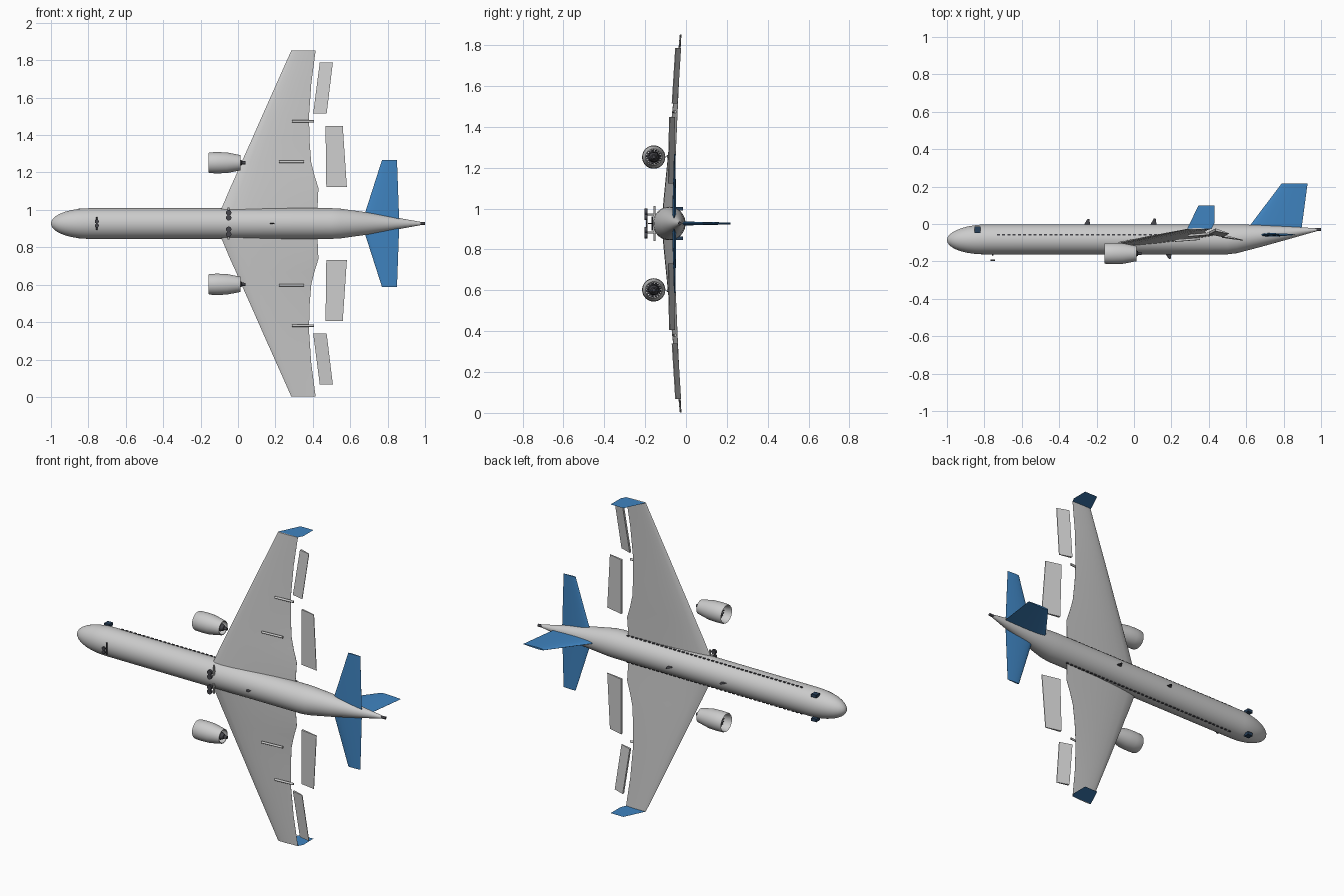
import bpy, bmesh, math
from mathutils import Vector, Matrix

if "Cube" in bpy.data.objects:
    bpy.data.objects.remove(bpy.data.objects["Cube"])

ZC = 0.927   # centreline height; nose points to -x, aircraft "up" is +y


def material(name, rgb):
    m = bpy.data.materials.new(name)
    m.diffuse_color = (*rgb, 1)
    m.use_nodes = True
    m.node_tree.nodes["Principled BSDF"].inputs["Base Color"].default_value = m.diffuse_color
    return m


BLUE = material("blue", (0.05, 0.23, 0.53))
NAVY = material("navy", (0.02, 0.05, 0.10))
DARK = material("dark", (0.06, 0.06, 0.07))


def finish(name, bm, mat=None, smooth=True):
    bmesh.ops.recalc_face_normals(bm, faces=bm.faces)
    me = bpy.data.meshes.new(name)
    bm.to_mesh(me)
    bm.free()
    ob = bpy.data.objects.new(name, me)
    bpy.context.collection.objects.link(ob)
    if mat:
        me.materials.append(mat)
    if smooth:
        bpy.ops.object.select_all(action='DESELECT')
        ob.select_set(True)
        bpy.context.view_layer.objects.active = ob
        bpy.ops.object.shade_smooth_by_angle(angle=math.radians(35))
    return ob


def loft(name, rings, mat=None, caps=True, loop=False):
    bm = bmesh.new()
    vs = [[bm.verts.new(p) for p in r] for r in rings]
    n = len(vs[0])
    pairs = list(zip(vs, vs[1:])) + ([(vs[-1], vs[0])] if loop else [])
    for a, b in pairs:
        for i in range(n):
            bm.faces.new((a[i], a[(i + 1) % n], b[(i + 1) % n], b[i]))
    if caps and not loop:
        bm.faces.new(vs[0])
        bm.faces.new(vs[-1])
    return finish(name, bm, mat)


def ring(x, y, z, ry, rz, n=32):
    return [(x, y + ry * math.cos(2 * math.pi * i / n), z + rz * math.sin(2 * math.pi * i / n))
            for i in range(n)]


def revolve(name, prof, y, z, mat=None, loop=False, n=32):
    return loft(name, [ring(x, y, z, r, r, n) for x, r in prof], mat, loop=loop)


def foil(le, te, thick, axis, n=9):
    # aerofoil section between two points, thickness along axis
    le, te, axis = Vector(le), Vector(te), Vector(axis)
    us = [(1 - math.cos(math.pi * i / n)) / 2 for i in range(n + 1)]
    h = lambda u: thick * (1.485 * math.sqrt(u) - 0.63 * u - 1.758 * u**2 + 1.4215 * u**3 - 0.5 * u**4)
    top = [le.lerp(te, u) + axis * h(u) for u in us]
    bot = [le.lerp(te, u) - axis * h(u) for u in reversed(us[1:])]
    return [tuple(p) for p in top + bot]


def boxes(name, items, mat=None):
    bm = bmesh.new()
    for c, s in items:
        bmesh.ops.create_cube(bm, size=1, matrix=Matrix.Translation(c) @ Matrix.Diagonal((*s, 1)))
    return finish(name, bm, mat, False)


def rod(name, a, b, r, mat=None, n=16):
    a, b = Vector(a), Vector(b)
    bm = bmesh.new()
    rot = (b - a).to_track_quat('Z', 'Y').to_matrix().to_4x4()
    bmesh.ops.create_cone(bm, cap_ends=True, segments=n, radius1=r, radius2=r, depth=(b - a).length,
                          matrix=Matrix.Translation((a + b) / 2) @ rot)
    return finish(name, bm, mat)


# fuselage: elliptical nose, straight tube, upswept tail cone
sec = []
for u in (0.999, 0.98, 0.94, 0.87, 0.77, 0.64, 0.48, 0.3, 0.15, 0):
    k = math.sqrt(1 - u * u)
    sec.append((-0.79 - 0.21 * u, -0.082 - 0.004 * u, 0.08 * k, 0.082 * k))
sec += [(0.0, -0.082, 0.08, 0.082), (0.5, -0.082, 0.08, 0.082), (0.55, -0.079, 0.077, 0.079),
        (0.68, -0.064, 0.058, 0.061), (0.82, -0.048, 0.035, 0.037), (0.975, -0.031, 0.008, 0.009)]
loft("fuselage", [ring(x, y, ZC, a, b, 40) for x, y, a, b in sec])
rod("tail_exhaust", (0.965, -0.031, ZC), (1.0, -0.029, ZC), 0.008, DARK)

# fin
loft("fin", [foil((0.58, -0.06, ZC), (0.893, -0.06, ZC), 0.022, (0, 0, 1)),
             foil((0.607, -0.025, ZC), (0.895, -0.03, ZC), 0.02, (0, 0, 1)),
             foil((0.79, 0.217, ZC), (0.928, 0.217, ZC), 0.010, (0, 0, 1))], BLUE)

# antennas on the spine and belly
for nm, x, y0, y1 in (("antenna_front", -0.25, -0.005, 0.026), ("antenna_rear", 0.105, -0.005, 0.03),
                      ("antenna_belly", 0.185, -0.158, -0.186)):
    loft(nm, [foil((x - 0.018, y0, ZC), (x + 0.016, y0, ZC), 0.006, (0, 0, 1), 4),
              foil((x + 0.001, y1, ZC), (x + 0.011, y1, ZC), 0.003, (0, 0, 1), 4)], DARK)

# wing stations: span, leading x, trailing x
WING = [(0.0, -0.127, 0.42), (0.1, -0.08, 0.426), (0.19, -0.042, 0.43), (0.26, -0.01, 0.408),
        (0.33, 0.02, 0.391), (0.45, 0.074, 0.382), (0.58, 0.131, 0.38), (0.75, 0.207, 0.392),
        (0.925, 0.285, 0.415)]

for s, side in ((1, "left"), (-1, "right")):
    P = lambda x, y, d: (x, y, ZC + s * d)

    # wing with dihedral
    rings = []
    for d, le, te in WING:
        t = d / 0.925
        rings.append(foil(P(le, -0.112 + 0.085 * t, d), P(te, -0.065 + 0.04 * t, d),
                          0.036 * (1 - t) + 0.008 * t, (0, 1, 0)))
    loft(side + "_wing", rings)

    # winglet: thin upright sheet
    bm = bmesh.new()
    bm.faces.new([bm.verts.new(P(x, y, 0.925)) for x, y in
                  ((0.285, -0.025), (0.415, -0.025), (0.43, 0.005), (0.43, 0.1), (0.345, 0.1))])
    finish(side + "_winglet", bm, BLUE, False)

    # extended flaps: d, leading x, trailing x, leading y
    for nm, ends in (("outer_flap", ((0.588, 0.402, 0.474, -0.047), (0.86, 0.437, 0.507, -0.03))),
                     ("inner_flap", ((0.196, 0.472, 0.582, -0.066), (0.522, 0.468, 0.56, -0.06)))):
        loft(f"{side}_{nm}", [[P(a, y + 0.006, d), P(b, y - 0.019, d), P(b, y - 0.023, d), P(a, y - 0.008, d)]
                              for d, a, b, y in ends])

    # flap track fairings
    for i, (x0, x1, y, d) in enumerate(((0.22, 0.352, -0.083, 0.33), (0.288, 0.405, -0.056, 0.546))):
        rod(f"{side}_flap_track_{i + 1}", P(x0, y - 0.006, d), P(x1, y + 0.004, d), 0.0065)

    # tailplane
    loft(side + "_tailplane", [foil(P(0.66, -0.058, 0), P(0.862, -0.058, 0), 0.02, (0, 1, 0)),
                               foil(P(0.682, -0.058, 0.065), P(0.86, -0.058, 0.065), 0.018, (0, 1, 0)),
                               foil(P(0.77, -0.055, 0.34), P(0.85, -0.055, 0.34), 0.008, (0, 1, 0))], BLUE)

    # engine: hollow nacelle, core, spinner and fan blades
    ey, ez = -0.158, ZC + s * 0.325
    revolve(side + "_nacelle", [(-0.158, 0.052), (-0.15, 0.0555), (-0.11, 0.057), (-0.06, 0.055), (0.013, 0.041),
                                (0.013, 0.037), (-0.06, 0.046), (-0.12, 0.046), (-0.152, 0.048)], ey, ez, loop=True)
    revolve(side + "_engine_core", [(-0.115, 0.018), (-0.05, 0.026), (0.0, 0.022), (0.02, 0.013), (0.022, 0.009),
                                    (0.04, 0.008)], ey, ez, DARK)
    revolve(side + "_spinner", [(-0.14, 0.001), (-0.133, 0.008), (-0.115, 0.014), (-0.105, 0.014)], ey, ez, DARK, n=20)
    bm = bmesh.new()
    for i in range(18):
        rot = Matrix.Rotation(i * math.pi / 9, 4, 'X')
        m = (Matrix.Translation((-0.108, ey, ez)) @ rot @ Matrix.Translation((0, 0, 0.03))
             @ Matrix.Rotation(0.7, 4, 'Z') @ Matrix.Diagonal((0.002, 0.011, 0.034, 1)))
        bmesh.ops.create_cube(bm, size=1, matrix=m)
    finish(side + "_fan", bm, DARK, False)

    # main and nose wheels lie flat, axis along y
    for i, d in enumerate((0.031, 0.058)):
        rod(f"{side}_main_wheel_{i + 1}", P(-0.05, -0.202, d), P(-0.05, -0.188, d), 0.0145, DARK, 20)
    rod(side + "_main_strut", P(-0.05, -0.192, 0.045), P(-0.05, -0.14, 0.045), 0.005)
    rod(side + "_main_axle", P(-0.05, -0.155, 0.01), P(-0.05, -0.155, 0.085), 0.005)
    rod(side + "_nose_wheel", P(-0.755, -0.197, 0.011), P(-0.755, -0.189, 0.011), 0.011, DARK, 20)

    # cabin windows and cockpit pane
    boxes(side + "_cabin_windows", [(P(-0.725 + 0.028 * i, -0.058, 0.079), (0.016, 0.009, 0.006))
                                    for i in range(42)], DARK)
    boxes(side + "_cockpit_window", [(P(-0.837, -0.031, 0.072), (0.033, 0.034, 0.018))], NAVY)

rod("nose_axle", (-0.755, -0.166, ZC - 0.035), (-0.755, -0.166, ZC + 0.035), 0.004, DARK)
